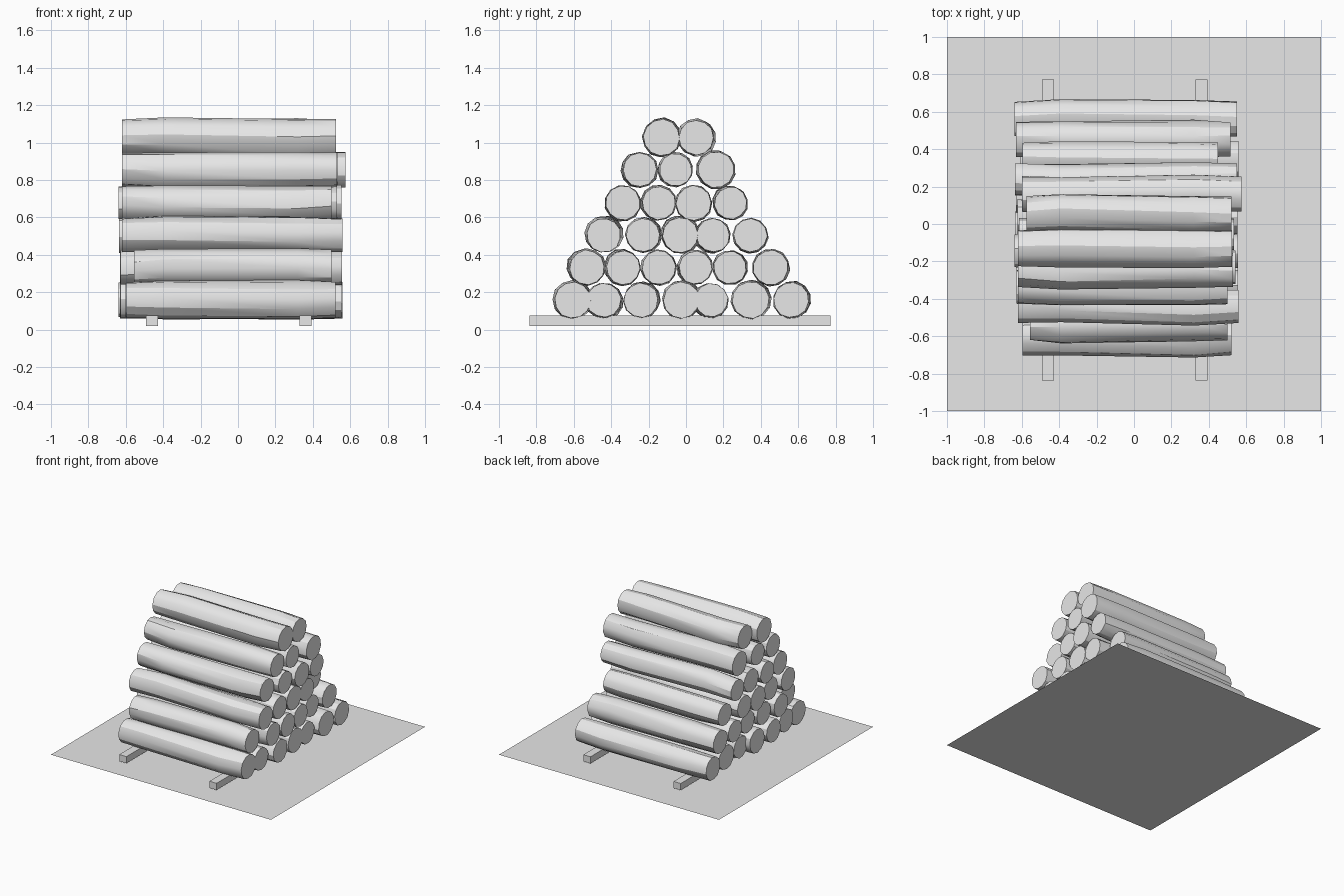
import bpy, bmesh, random
from math import cos, sin, pi, radians

random.seed(4)
SIDES = 12

cube = bpy.data.objects.get("Cube")
if cube:
    bpy.data.objects.remove(cube, do_unlink=True)

grey = bpy.data.materials.new("plain_grey")
grey.use_nodes = True
grey.diffuse_color = (0.8, 0.8, 0.8, 1)
grey.node_tree.nodes["Principled BSDF"].inputs["Base Color"].default_value = (0.8, 0.8, 0.8, 1)


def add_object(name, bm):
    bmesh.ops.recalc_face_normals(bm, faces=bm.faces[:])
    mesh = bpy.data.meshes.new(name)
    bm.to_mesh(mesh)
    bm.free()
    mesh.materials.append(grey)
    obj = bpy.data.objects.new(name, mesh)
    bpy.context.collection.objects.link(obj)
    return obj


def add_log(name, x0, x1, y, z, r):
    """Slightly bent, hand-hewn log running along x."""
    bm = bmesh.new()
    turn = random.uniform(0, 2 * pi)
    rings = []
    for x, size, bend in ((x0, 0.94, 0), (-0.39, 1, 0.01), (0.32, 1, 0.006), (x1, 0.94, 0)):
        cy = y + random.uniform(-bend, bend)
        cz = z + random.uniform(-bend, bend) * 0.6
        turn += random.uniform(-0.12, 0.12)
        ring = []
        for i in range(SIDES):
            a = turn + 2 * pi * i / SIDES
            rad = r * size * random.uniform(0.97, 1.02)
            ring.append(bm.verts.new((x, cy + rad * cos(a), cz + rad * sin(a))))
        rings.append(ring)
    for a, b in zip(rings, rings[1:]):
        for i in range(SIDES):
            j = (i + 1) % SIDES
            bm.faces.new((a[i], a[j], b[j], b[i]))
    bm.faces.new(rings[0])
    bm.faces.new(rings[-1])
    obj = add_object(name, bm)
    bpy.ops.object.select_all(action="DESELECT")
    obj.select_set(True)
    bpy.context.view_layer.objects.active = obj
    bpy.ops.object.shade_smooth_by_angle(angle=radians(30))


# Ground sheet
bm = bmesh.new()
bmesh.ops.create_grid(bm, x_segments=1, y_segments=1, size=1)
add_object("ground_sheet", bm)

# Two bearer beams under the stack
for side, x in (("right", -0.46), ("left", 0.36)):
    bm = bmesh.new()
    bmesh.ops.create_cube(bm, size=1)
    for v in bm.verts:
        v.co = (x + v.co.x * 0.065, -0.033 + v.co.y * 1.61, 0.048 + v.co.z * 0.055)
    add_object(side + "_bearer_beam", bm)

# Rows of logs: height, then (y, radius) from front to back
ROWS = [
    (0.158, [(-.605, .104), (-.44, .098), (-.24, .098), (-.025, .104), (.135, .095), (.345, .105), (.562, .1)]),
    (0.332, [(-.53, .1), (-.335, .097), (-.145, .097), (.05, .095), (.235, .094), (.452, .1)]),
    (0.505, [(-.44, .098), (-.23, .096), (-.03, .102), (.145, .095), (.345, .095)]),
    (0.677, [(-.337, .098), (-.145, .095), (.04, .1), (.238, .092)]),
    (0.855, [(-.247, .097), (-.055, .093), (.16, .103)]),
    (1.027, [(-.13, .104), (.055, .1)]),
]
# End positions of the outermost logs in each row: front log, back log
OUTER = [((-.595, .52), (-.64, .55)), ((-.555, .5), (-.63, .515)),
         ((-.62, .56), (-.595, .45)), ((-.62, .5), (-.635, .55)),
         ((-.62, .53), (-.6, .575)), ((-.62, .525), (-.575, .52))]

for row, ((z, logs), (front, back)) in enumerate(zip(ROWS, OUTER), 1):
    for n, (y, r) in enumerate(logs, 1):
        if n == 1:
            ends = front
        elif n == len(logs):
            ends = back
        else:
            ends = (random.uniform(-.64, -.59), random.uniform(.5, .56))
        add_log(f"log_row{row}_{n}", *ends, y, z, r)
